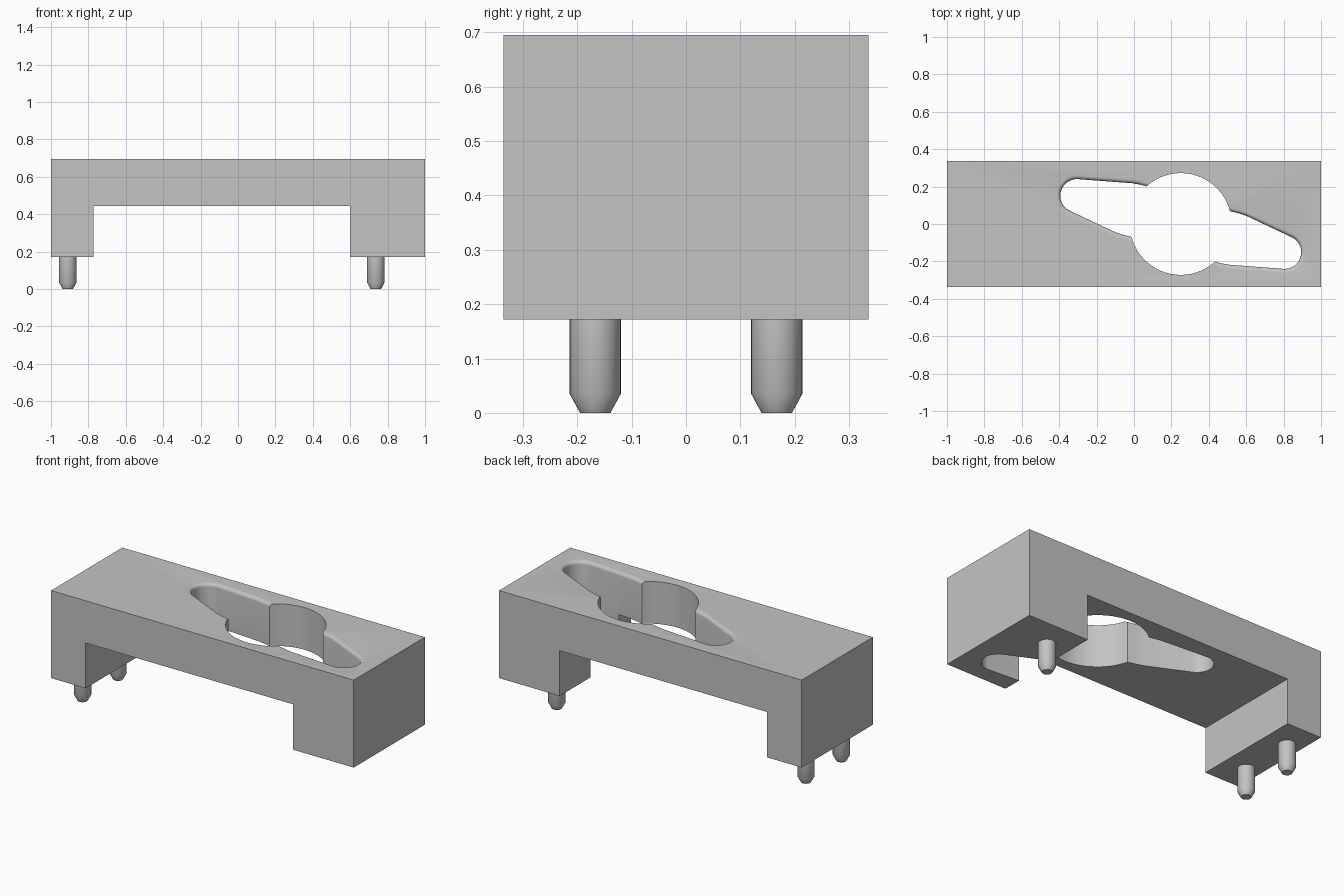
import bpy, bmesh
from math import sin, cos, pi, radians

if "Cube" in bpy.data.objects:
    bpy.data.objects.remove(bpy.data.objects["Cube"])

grey = bpy.data.materials.new("light grey")
grey.use_nodes = True
colour = (0.55, 0.55, 0.55, 1)
grey.diffuse_color = colour
grey.node_tree.nodes["Principled BSDF"].inputs["Base Color"].default_value = colour

TOP, BASE, UNDER, HALF = 0.695, 0.172, 0.443, 0.336


def loft(name, rings):
    """Solid skinned through closed rings of equal length, capped at both ends."""
    bm = bmesh.new()
    loops = [[bm.verts.new(p) for p in ring] for ring in rings]
    n = len(loops[0])
    for a, b in zip(loops, loops[1:]):
        for i in range(n):
            j = (i + 1) % n
            bm.faces.new((a[i], a[j], b[j], b[i]))
    bm.faces.new(loops[0][::-1])
    bm.faces.new(loops[-1])
    bmesh.ops.recalc_face_normals(bm, faces=bm.faces)
    mesh = bpy.data.meshes.new(name)
    bm.to_mesh(mesh)
    bm.free()
    obj = bpy.data.objects.new(name, mesh)
    bpy.context.collection.objects.link(obj)
    mesh.materials.append(grey)
    return obj


def turned(name, x, y, profile, sides):
    """Round part from (radius, height) pairs."""
    return loft(name, [[(x + r * cos(2 * pi * i / sides), y + r * sin(2 * pi * i / sides), z)
                        for i in range(sides)] for r, z in profile])


def smooth(obj):
    bpy.ops.object.select_all(action="DESELECT")
    obj.select_set(True)
    bpy.context.view_layer.objects.active = obj
    bpy.ops.object.shade_smooth_by_angle(angle=radians(30))


def slot_outline(inset):
    """Tapered arm of the opening, pulled inwards by inset."""
    r = 0.109 - inset
    pts = []
    for i in range(21):
        a = radians(86 + 160 * i / 20)
        pts.append((-0.305 + r * cos(a), 0.151 + r * sin(a)))
    # Lower bend, throat hidden inside the round hole, upper bend
    pts += [(x, y + inset) for x, y in ((-0.10, -0.064), (-0.06, -0.077), (-0.01, -0.09), (0.15, -0.13))]
    pts += [(x, y - inset) for x, y in ((0.15, 0.20), (0.08, 0.218), (0.03, 0.231), (-0.01, 0.238))]
    return pts


# Bridge-shaped body
side = [(-1, BASE), (-0.772, BASE), (-0.772, UNDER), (0.6, UNDER),
        (0.6, BASE), (1, BASE), (1, TOP), (-1, TOP)]
body = loft("bridge_body", [[(x, y, z) for x, z in side] for y in (-HALF, HALF)])

# Opening: round hole with two opposite arms whose top rims are rounded
cutters = [turned("round_hole_cutter", 0.25, 0, [(0.272, 0), (0.272, 1)], 96)]
rim = 0.02
levels = [(rim, 0)]
for i in range(6):
    a = pi / 2 * i / 5
    levels.append((rim * cos(a), TOP - rim + rim * sin(a)))
levels.append((0, 1))
for label, s in (("right", 1), ("left", -1)):
    rings = [[(0.25 + s * (x - 0.25), s * y, z) for x, y in slot_outline(d)] for d, z in levels]
    cutters.append(loft(label + "_arm_cutter", rings))

for cutter in cutters:
    cutter.hide_render = True
    mod = body.modifiers.new("opening", "BOOLEAN")
    mod.operation = "DIFFERENCE"
    mod.solver = "EXACT"
    mod.object = cutter
    bpy.context.view_layer.objects.active = body
    bpy.ops.object.modifier_apply(modifier=mod.name)
    bpy.data.objects.remove(cutter)
smooth(body)

# Locating pegs with tapered tips
for name, x, y in (("right_front_peg", -0.91, -0.167), ("right_back_peg", -0.91, 0.167),
                   ("left_back_peg", 0.737, 0.167)):
    peg = turned(name, x, y, [(0.028, 0), (0.047, 0.035), (0.047, BASE)], 32)
    smooth(peg)
